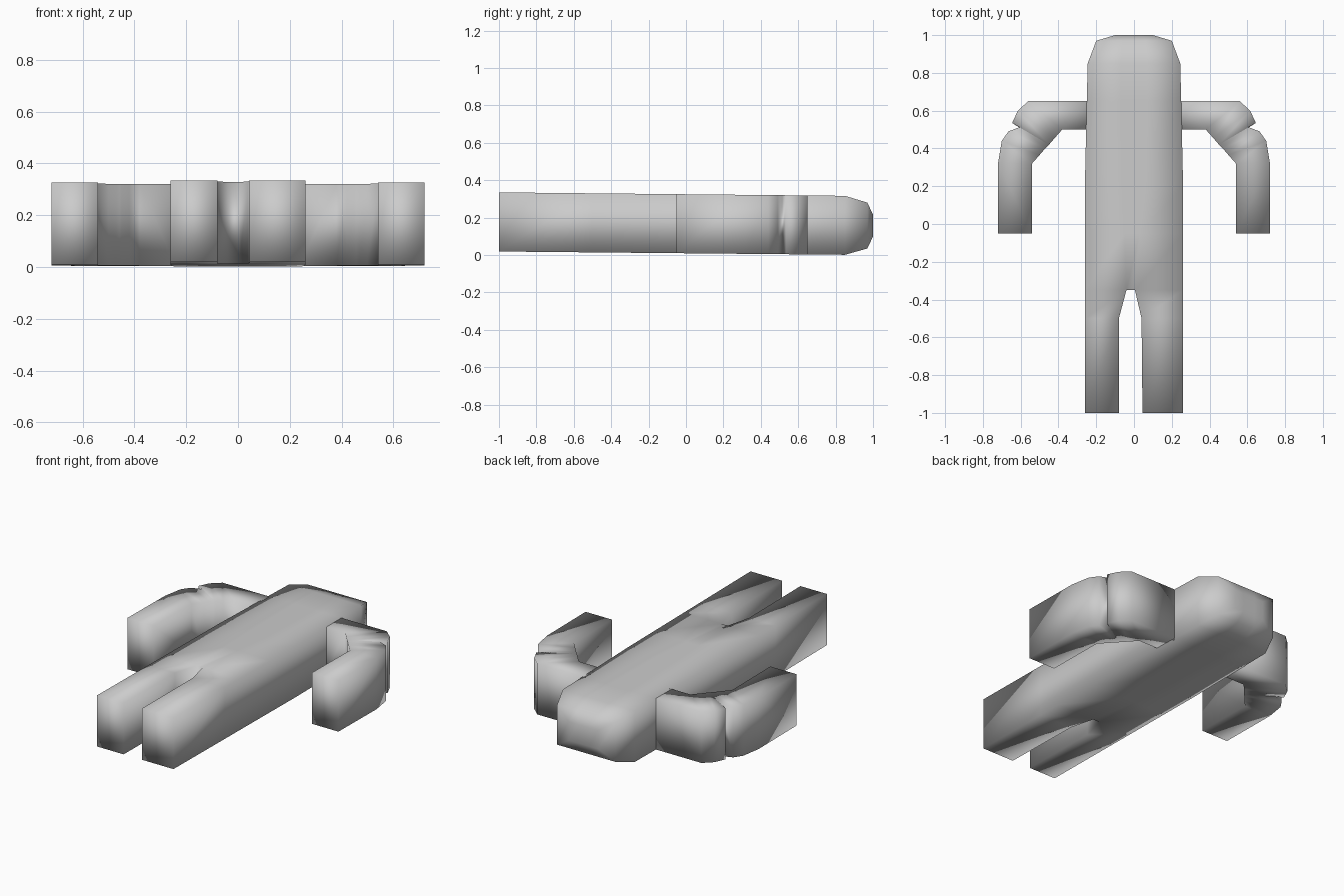
import bpy, bmesh

if "Cube" in bpy.data.objects:
    bpy.data.objects.remove(bpy.data.objects["Cube"])


def slab(name, rows, solid):
    """Thick smooth slab from rows of (x, y, inset) points; solid(row, col) says which cells exist."""
    bm = bmesh.new()
    low, high = [], []
    for row in rows:
        # the whole figure tilts slightly upward toward the feet
        low.append([bm.verts.new((x, y, 0.0095 - 0.0095 * y + d)) for x, y, d in row])
        high.append([bm.verts.new((x, y, 0.325 - 0.01 * y - d)) for x, y, d in row])
    edges = {}
    for r in range(len(rows) - 1):
        for c in range(len(rows[0]) - 1):
            if not solid(r, c):
                continue
            cell = [(r, c), (r, c + 1), (r + 1, c + 1), (r + 1, c)]
            bm.faces.new([high[i][j] for i, j in cell])
            bm.faces.new([low[i][j] for i, j in reversed(cell)])
            for a, b in zip(cell, cell[1:] + cell[:1]):
                edges.setdefault(frozenset((a, b)), []).append((a, b))
    # side walls around the open outline
    for uses in edges.values():
        if len(uses) == 1:
            (a, b), (i, j) = uses[0]
            bm.faces.new([low[a][b], low[i][j], high[i][j], high[a][b]])
    bmesh.ops.delete(bm, geom=[v for v in bm.verts if not v.link_faces], context='VERTS')
    bmesh.ops.recalc_face_normals(bm, faces=bm.faces)
    for f in bm.faces:
        f.smooth = True
    mesh = bpy.data.meshes.new(name)
    bm.to_mesh(mesh)
    bm.free()
    obj = bpy.data.objects.new(name, mesh)
    bpy.context.collection.objects.link(obj)
    return obj


# Legs, torso and head: (y, four x columns, z inset)
body = [
    (-1.00, (-0.26, -0.08, 0.045, 0.26), 0),
    (-0.50, (-0.26, -0.08, 0.04, 0.26), 0),
    (-0.35, (-0.26, -0.04, 0.005, 0.26), 0),
    (-0.05, (-0.26, -0.05, 0.03, 0.26), 0),
    (0.20, (-0.26, -0.06, 0.06, 0.26), 0),
    (0.65, (-0.25, -0.07, 0.07, 0.25), 0),
    (0.85, (-0.245, -0.07, 0.07, 0.245), 0),
    (0.97, (-0.20, -0.06, 0.06, 0.20), 0.035),
    (1.00, (-0.10, -0.04, 0.04, 0.10), 0.10),
]
slab("body", [[(x, y, d) for x in xs] for y, xs, d in body],
     lambda r, c: not (c == 1 and r < 2))

# Bent arms with a crease at the outer elbow: outer and inner edge points
arm = [
    ((0.24, 0.65), (0.24, 0.50)),
    ((0.56, 0.65), (0.38, 0.50)),
    ((0.615, 0.60), (0.42, 0.455)),
    ((0.645, 0.535), (0.45, 0.42)),
    ((0.60, 0.515), (0.457, 0.413)),
    ((0.665, 0.49), (0.47, 0.40)),
    ((0.70, 0.44), (0.50, 0.365)),
    ((0.72, 0.32), (0.54, 0.32)),
    ((0.72, -0.05), (0.54, -0.05)),
]
for side, s in (("right", 1), ("left", -1)):
    slab(side + "_arm", [[(s * x, y, 0) for x, y in pair] for pair in arm],
         lambda r, c: True)
